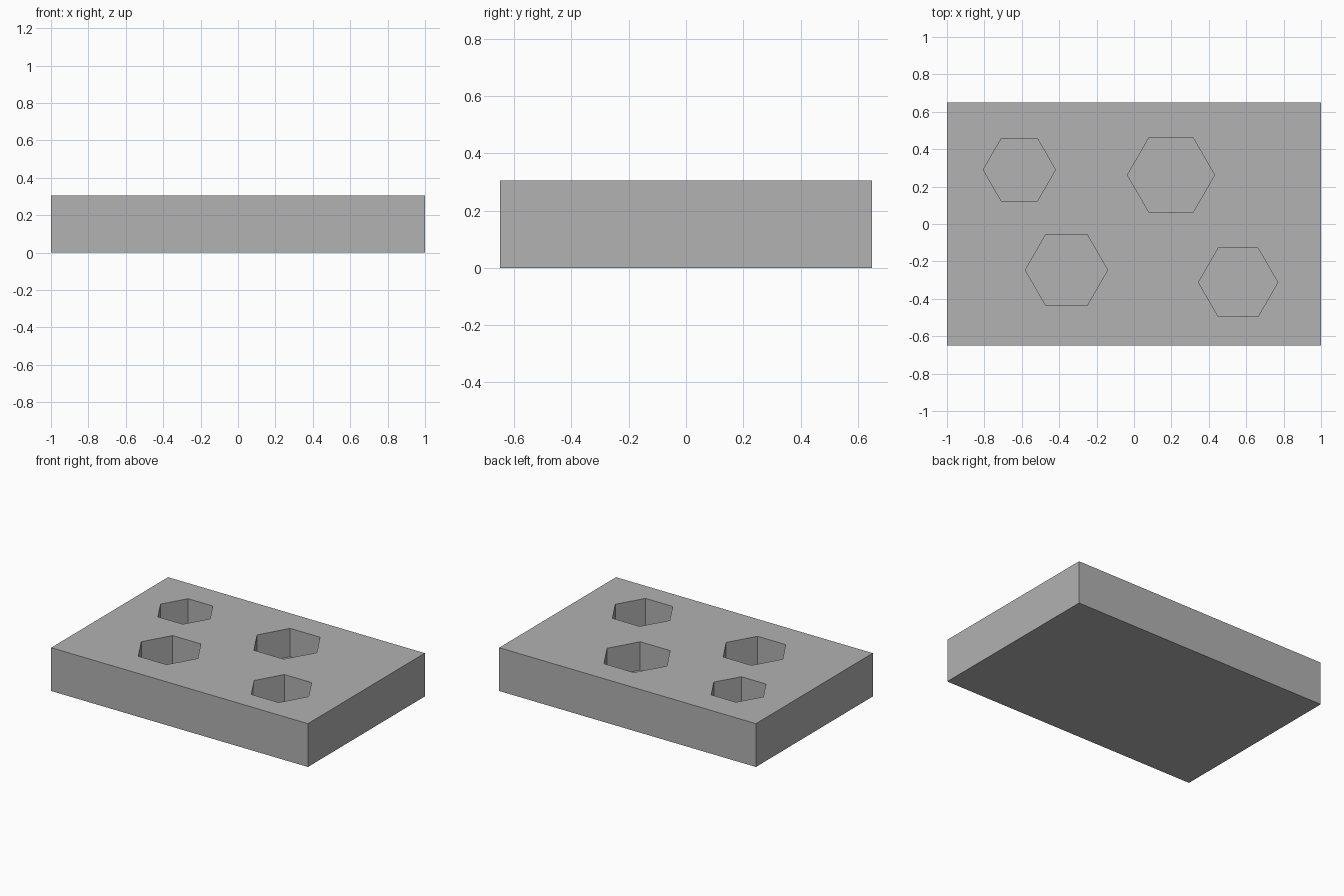
import bpy, bmesh, math

if "Cube" in bpy.data.objects:
    bpy.data.objects.remove(bpy.data.objects["Cube"])

WIDTH, DEPTH, HEIGHT = 2.0, 1.3, 0.305
POCKET_DEPTH = 0.2

grey = bpy.data.materials.new("grey")
grey.diffuse_color = (0.445, 0.445, 0.445, 1)
grey.use_nodes = True
grey.node_tree.nodes["Principled BSDF"].inputs["Base Color"].default_value = grey.diffuse_color


def prism(name, outline, z0, z1):
    """Solid with the given outline, extruded from z0 to z1."""
    bm = bmesh.new()
    base = bm.faces.new([bm.verts.new((x, y, z0)) for x, y in outline])
    top = bmesh.ops.extrude_face_region(bm, geom=[base])["geom"]
    verts = [g for g in top if isinstance(g, bmesh.types.BMVert)]
    bmesh.ops.translate(bm, vec=(0, 0, z1 - z0), verts=verts)
    bmesh.ops.recalc_face_normals(bm, faces=bm.faces)
    mesh = bpy.data.meshes.new(name)
    bm.to_mesh(mesh)
    bm.free()
    mesh.materials.append(grey)
    obj = bpy.data.objects.new(name, mesh)
    bpy.context.collection.objects.link(obj)
    return obj


# Rectangular block
w, d = WIDTH / 2, DEPTH / 2
block = prism("block", [(-w, -d), (w, -d), (w, d), (-w, d)], 0, HEIGHT)

# Hexagonal blind pockets: centre x, centre y, corner radius
pockets = [
    (0.198, 0.262, 0.233),
    (-0.361, -0.246, 0.220),
    (-0.613, 0.290, 0.193),
    (0.557, -0.312, 0.212),
]
for i, (cx, cy, r) in enumerate(pockets):
    hexagon = [(cx + r * math.cos(k * math.pi / 3), cy + r * math.sin(k * math.pi / 3))
               for k in range(6)]
    cutter = prism(f"pocket_cutter_{i + 1}", hexagon, HEIGHT - POCKET_DEPTH, HEIGHT + 0.1)
    cutter.hide_render = True
    cut = block.modifiers.new(f"pocket_{i + 1}", 'BOOLEAN')
    cut.operation = 'DIFFERENCE'
    cut.solver = 'EXACT'
    cut.object = cutter

# Bake the cuts into the block and remove the cutters
bpy.context.view_layer.update()
evaluated = block.evaluated_get(bpy.context.evaluated_depsgraph_get())
cut_mesh = bpy.data.meshes.new_from_object(evaluated)
block.modifiers.clear()
block.data = cut_mesh
for obj in list(bpy.data.objects):
    if obj is not block and obj.name.startswith("pocket_cutter"):
        bpy.data.objects.remove(obj)
